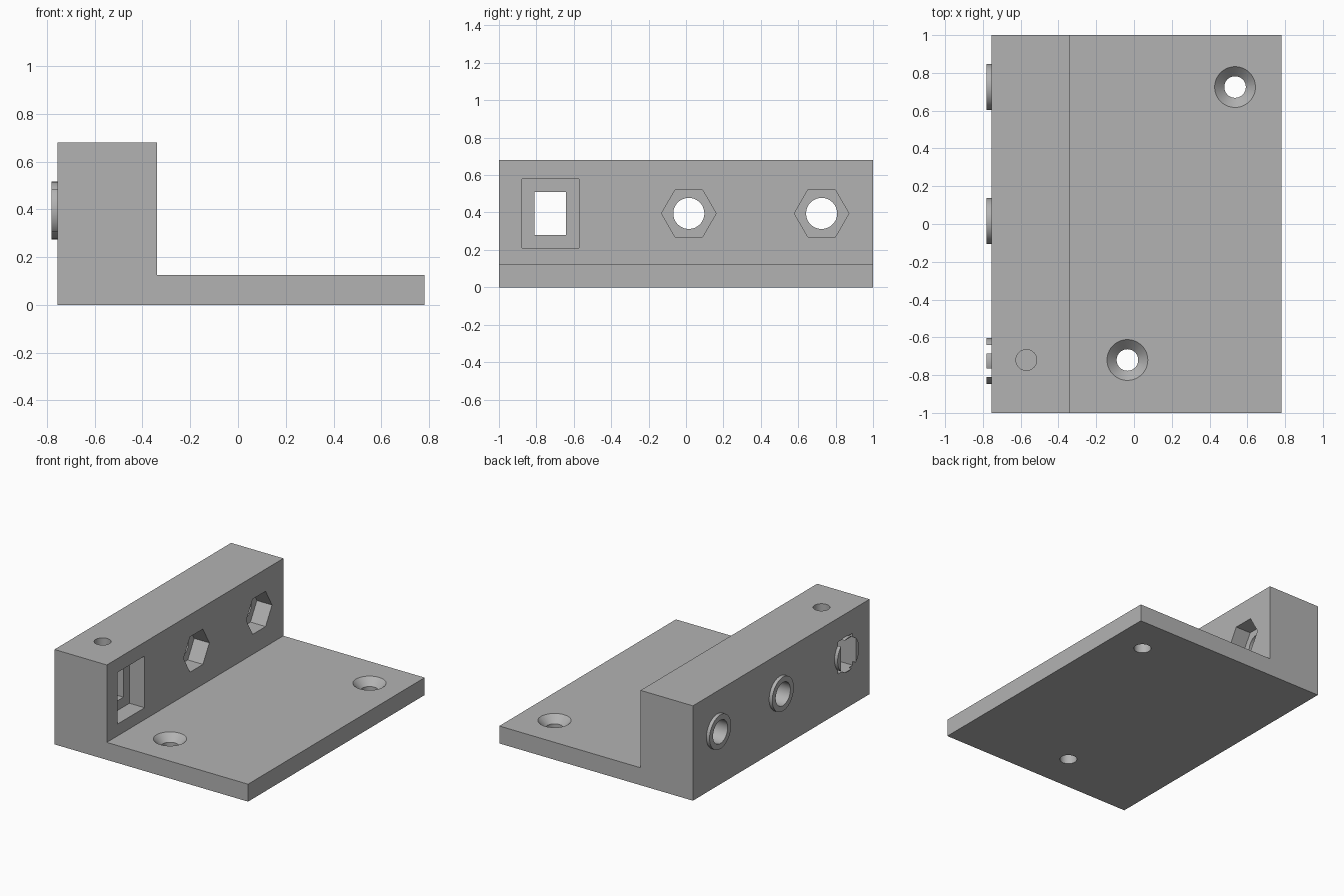
import bpy
import bmesh
from math import pi, radians
from mathutils import Matrix

cube = bpy.data.objects.get("Cube")
if cube:
    bpy.data.objects.remove(cube, do_unlink=True)

# Main dimensions
BACK, STEP, FRONT = -0.755, -0.34, 0.78   # x of wall back, wall face, plate edge
PLATE, TOP = 0.125, 0.68                  # z of plate top, wall top
AXIS_Z = 0.395                            # height of the cross holes
POCKET = 0.12                             # depth of the nut pockets
SLOT_Y, NUT_YS = -0.725, (0.015, 0.725)

grey = bpy.data.materials.new("plain grey")
grey.use_nodes = True
colour = (0.45, 0.45, 0.45, 1)
grey.diffuse_color = colour
grey.node_tree.nodes["Principled BSDF"].inputs["Base Color"].default_value = colour


def finish(name, bm):
    bmesh.ops.recalc_face_normals(bm, faces=bm.faces)
    mesh = bpy.data.meshes.new(name)
    bm.to_mesh(mesh)
    bm.free()
    mesh.materials.append(grey)
    obj = bpy.data.objects.new(name, mesh)
    bpy.context.collection.objects.link(obj)
    return obj


def rod(name, start, end, axis, place, r1, r2=None, sides=64):
    """Cylinder, cone or prism along x or z, from start to end."""
    bm = bmesh.new()
    mid = (start + end) / 2
    if axis == "X":
        move = Matrix.Translation((mid, *place)) @ Matrix.Rotation(pi / 2, 4, "Y")
        # Spin so that a corner points along y
        move = move @ Matrix.Rotation(pi / 2, 4, "Z")
    else:
        move = Matrix.Translation((*place, mid))
    bmesh.ops.create_cone(bm, cap_ends=True, segments=sides, radius1=r1,
                          radius2=r1 if r2 is None else r2,
                          depth=end - start, matrix=move)
    # Put the first hexagon corner on the y axis
    if sides == 6:
        ys = max(v.co.y for v in bm.verts) - place[0]
        if ys < r1 * 0.95:
            spin = Matrix.Rotation(pi / 6, 3, "X")
            bmesh.ops.rotate(bm, verts=bm.verts, cent=(mid, *place), matrix=spin)
    return finish(name, bm)


def box(name, low, high):
    bm = bmesh.new()
    centre = [(a + b) / 2 for a, b in zip(low, high)]
    size = [b - a for a, b in zip(low, high)]
    bmesh.ops.create_cube(bm, size=1, matrix=Matrix.Translation(centre)
                          @ Matrix.Diagonal((*size, 1)))
    return finish(name, bm)


def combine(target, tool, operation):
    mod = target.modifiers.new(tool.name, "BOOLEAN")
    mod.object, mod.operation, mod.solver = tool, operation, "EXACT"
    bpy.context.view_layer.objects.active = target
    bpy.ops.object.modifier_apply(modifier=mod.name)
    bpy.data.objects.remove(tool, do_unlink=True)


# L-shaped body
bm = bmesh.new()
outline = [(BACK, 0), (FRONT, 0), (FRONT, PLATE), (STEP, PLATE), (STEP, TOP), (BACK, TOP)]
face = bm.faces.new([bm.verts.new((x, -1, z)) for x, z in outline])
side = bmesh.ops.extrude_face_region(bm, geom=[face])["geom"]
bmesh.ops.translate(bm, vec=(0, 2, 0),
                    verts=[g for g in side if isinstance(g, bmesh.types.BMVert)])
body = finish("mounting_bracket", bm)

# Round bosses on the back of the wall
for y in (SLOT_Y, *NUT_YS):
    combine(body, rod("boss", -0.78, BACK + 0.05, "X", (y, AXIS_Z), 0.122), "UNION")

# Bolt holes with hexagonal nut pockets
for y in NUT_YS:
    combine(body, rod("bolt_hole", -0.9, -0.2, "X", (y, AXIS_Z), 0.083), "DIFFERENCE")
    combine(body, rod("nut_pocket", STEP - POCKET, -0.2, "X", (y, AXIS_Z), 0.146, sides=6),
            "DIFFERENCE")

# Rectangular slot with a wider pocket
for name, start, dy, dz in (("slot", -0.9, 0.084, 0.115),
                            ("slot_pocket", STEP - POCKET, 0.153, 0.185)):
    combine(body, box(name, (start, SLOT_Y - dy, AXIS_Z - dz),
                      (-0.2, SLOT_Y + dy, AXIS_Z + dz)), "DIFFERENCE")

# Hole from the wall top down into the slot
combine(body, rod("top_hole", 0.4, 0.8, "Z", (-0.57, -0.72), 0.055), "DIFFERENCE")

# Countersunk screw holes in the plate
for place in ((0.535, 0.725), (-0.035, -0.72)):
    combine(body, rod("screw_hole", -0.1, 0.3, "Z", place, 0.057), "DIFFERENCE")
    combine(body, rod("countersink", PLATE - 0.055, PLATE + 0.055, "Z", place, 0.053, 0.163),
            "DIFFERENCE")

# Smooth the round walls, keep the edges sharp
bpy.ops.object.select_all(action="DESELECT")
body.select_set(True)
bpy.context.view_layer.objects.active = body
bpy.ops.object.shade_smooth_by_angle(angle=radians(30))
